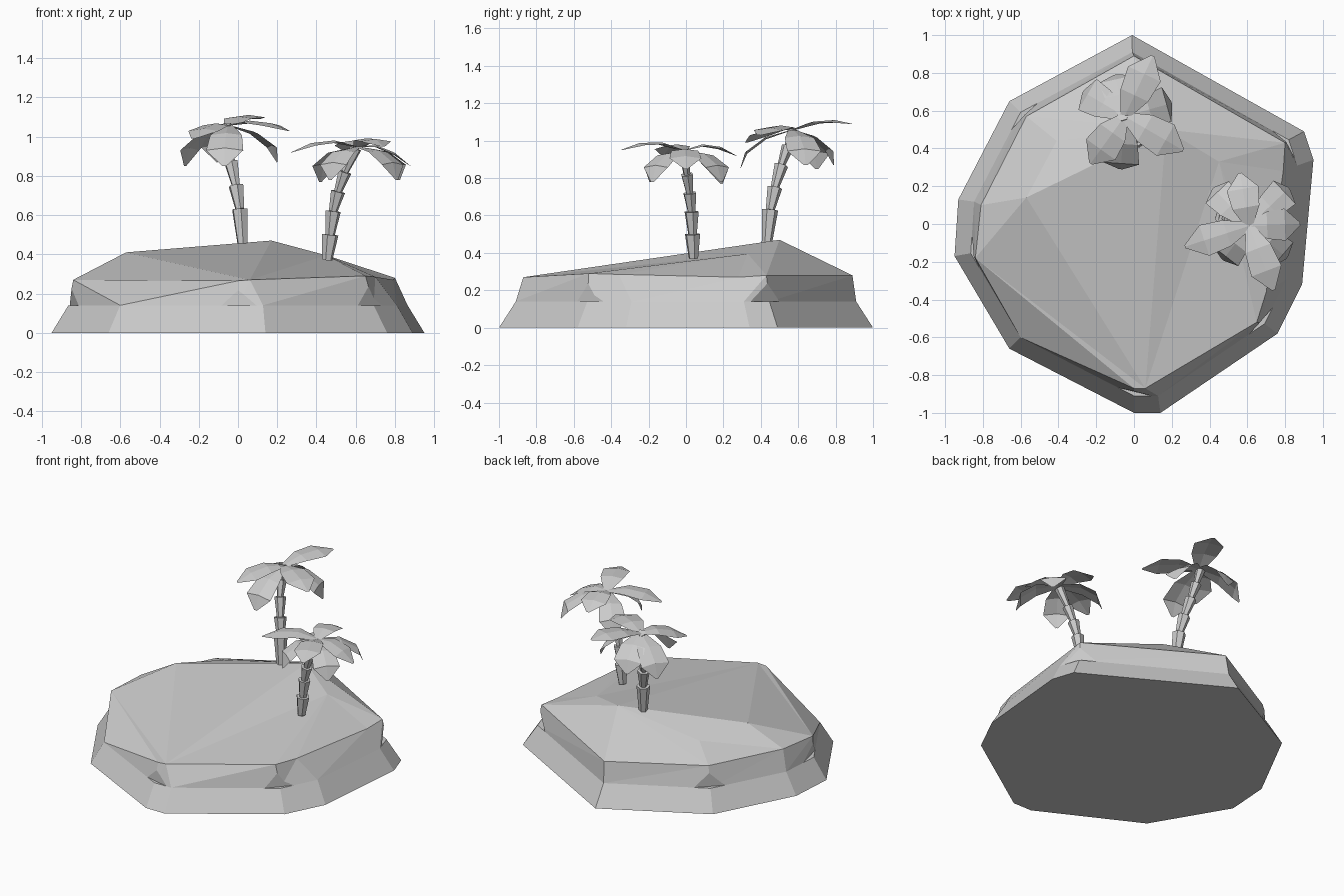
import bpy, bmesh, math
from mathutils import Vector

cube = bpy.data.objects.get("Cube")
if cube:
    bpy.data.objects.remove(cube, do_unlink=True)

stone = bpy.data.materials.new("plain_grey")
stone.use_nodes = True
GREY = (0.6, 0.6, 0.6, 1)
stone.diffuse_color = GREY
stone.node_tree.nodes["Principled BSDF"].inputs["Base Color"].default_value = GREY


def finish(bm, name, fix=True):
    if fix:
        bmesh.ops.recalc_face_normals(bm, faces=bm.faces)
    mesh = bpy.data.meshes.new(name)
    bm.to_mesh(mesh)
    bm.free()
    mesh.materials.append(stone)
    obj = bpy.data.objects.new(name, mesh)
    bpy.context.collection.objects.link(obj)
    return obj


# Island: base outline, a shelf line part way up, a rim and a tilted crest
base = [(0, -1), (.14, -1), (.76, -.58), (.89, -.32), (.95, .34), (.9, .49),
        (-.01, 1), (-.66, .65), (-.93, .13), (-.95, -.17), (-.66, -.66)]
rim = [(0, -.87, .265), (.06, -.87, .27), (.65, -.52, .29), (.7, -.36, .285),
       (.79, .28, .27), (.8, .43, .28), (0, .89, .28), (-.57, .57, .28),
       (-.81, .1, .28), (-.84, -.18, .27)]
crest = {"right": (.45, .33, .395), "peak": (.17, .5, .47),
         "dip": (-.41, .44, .36), "left": (-.57, .14, .41)}
mid = [Vector((x * .91, y * .91, .14)) for x, y in base]
rim = [Vector(p) for p in rim]
count = len(base)

bm = bmesh.new()
low = [bm.verts.new((x, y, 0)) for x, y in base]
shelf = [bm.verts.new(p) for p in mid]
edge = [bm.verts.new(p) for p in rim]
edge.append(edge[-1])  # the last two corners share one rim point
top = {k: bm.verts.new(p) for k, p in crest.items()}
bm.faces.new(low)
for i in range(count):
    j = (i + 1) % count
    bm.faces.new((low[i], low[j], shelf[j], shelf[i]))
    if edge[i] is edge[j]:
        bm.faces.new((shelf[i], shelf[j], edge[i]))
    else:
        bm.faces.new((shelf[i], shelf[j], edge[j]))
        bm.faces.new((shelf[i], edge[j], edge[i]))
for keys in ((0, 1, 9), (1, 2, "right"), (1, "right", "peak"), (1, "peak", "left"),
             (1, "left", 9), ("left", "peak", "dip"), (2, 3, "right"), (3, 4, "right"),
             (4, 5, "right"), (5, "peak", "right"), (5, 6, "peak"), (6, 7, "peak"),
             (7, "dip", "peak"), (7, 8, "dip"), (8, "left", "dip"), (8, 9, "left")):
    bm.faces.new([top[k] if isinstance(k, str) else edge[k] for k in keys])
island = finish(bm, "island")

# Chipped notches on the corners of the island wall
bm = bmesh.new()
for i in (0, 2, 5, 7, 9):
    corner = mid[i]
    sides = [mid[i - 1], mid[(i + 1) % count]]
    pts = [corner + (s - corner).normalized() * .13 for s in sides]
    pts += [corner.lerp(rim[i], .85), corner * 1.06]
    for p in pts[:3]:
        p.xy *= 1.01
    pts[3].z = .14
    verts = [bm.verts.new(p) for p in pts]
    for skip in verts:
        bm.faces.new([v for v in verts if v is not skip])
cutter = finish(bm, "notch_cutter")
cutter.hide_render = True
mod = island.modifiers.new("notches", "BOOLEAN")
mod.operation = "DIFFERENCE"
mod.solver = "EXACT"
mod.object = cutter
bpy.context.view_layer.objects.active = island
bpy.ops.object.modifier_apply(modifier=mod.name)
bpy.data.objects.remove(cutter, do_unlink=True)


def trunk(name, path, sides=6):
    """Stack of flared sleeves, each wider at its top."""
    bm = bmesh.new()
    for n, (a, b) in enumerate(zip(path, path[1:])):
        a, b = Vector(a), Vector(b)
        turn = (b - a).to_track_quat("Z", "Y")
        wide = .043 - .003 * n
        rings = []
        for c, r in ((a, wide * .6), (b, wide)):
            rings.append([bm.verts.new(c + turn @ Vector((
                r * math.cos(math.tau * k / sides),
                r * math.sin(math.tau * k / sides), 0))) for k in range(sides)])
        for k in range(sides):
            j = (k + 1) % sides
            bm.faces.new((rings[0][k], rings[0][j], rings[1][j], rings[1][k]))
        bm.faces.new(rings[0])
        bm.faces.new(rings[1])
    return finish(bm, name)


def fronds(name, hub, tips, width, arch):
    """Broad, nearly flat leaves that arch from the hub to each pointed tip."""
    bm = bmesh.new()
    hub = Vector(hub)
    for tip in tips:
        tip = Vector(tip)
        out = tip - hub
        side = Vector((-out.y, out.x, 0)).normalized()
        droops = out.z < -.12
        rows = []
        for t, w in ((0, .25), (.35, .85), (.7, 1), (1, .1)):
            reach = math.sin(t * math.pi / 2) if droops else t
            spine = hub + Vector((out.x * reach, out.y * reach, out.z * t))
            spine.z += arch * t * (1 - t)
            s = side * width * w
            fold = Vector((0, 0, -.012 * w))
            rows.append([bm.verts.new(p) for p in
                         (spine - s + fold, spine, spine + s + fold)])
        for r, q in zip(rows, rows[1:]):
            for k in (0, 1):
                bm.faces.new((r[k + 1], r[k], q[k], q[k + 1]))
    return finish(bm, name, fix=False)


# Tall palm at the back
trunk("back_palm_trunk", [(.025, .43, .43), (.01, .45, .63), (-.01, .475, .75),
                          (-.035, .51, .87), (-.05, .545, .97), (-.06, .575, 1.06)])
fronds("back_palm_leaves", (-.05, .57, 1.06),
       [(.1, .89, 1.09), (.26, .39, 1.03), (-.23, .32, .99), (-.07, .29, .85),
        (-.27, .7, .85), (.2, .64, .87), (-.1, .79, .87)], .095, .14)

# Shorter palm at the side
trunk("side_palm_trunk", [(.455, .04, .37), (.47, .035, .5), (.485, .03, .62),
                          (.51, .02, .72), (.545, .005, .82), (.6, -.01, .94)])
fronds("side_palm_leaves", (.61, -.01, .95),
       [(.27, -.12, .92), (.74, -.35, .95), (.88, 0, .85), (.82, .19, .78),
        (.56, .27, .92), (.42, .19, .77), (.47, -.19, .78), (.81, -.18, .78)],
       .085, .18)
